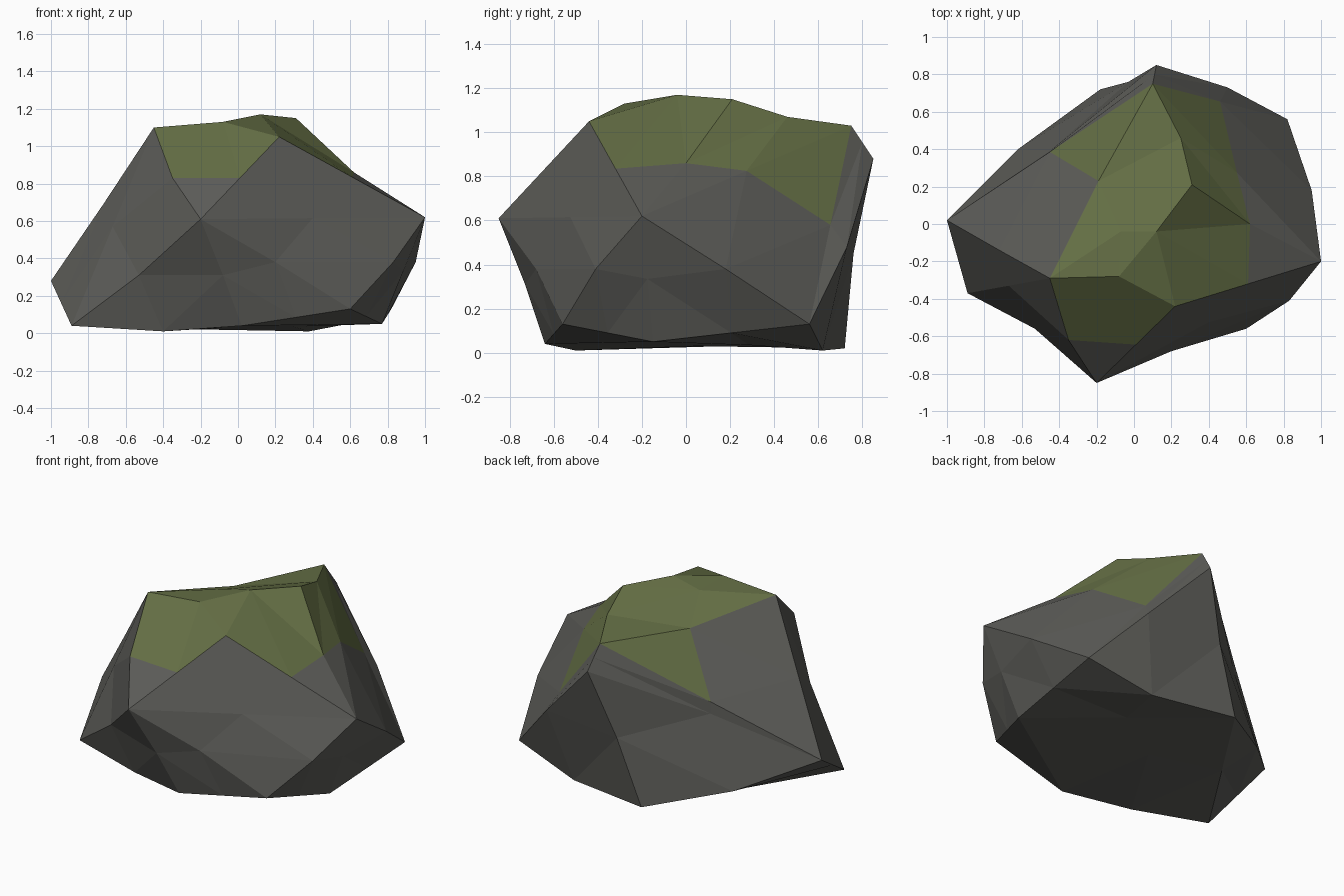
import bpy, bmesh
from mathutils import Vector

if "Cube" in bpy.data.objects:
    bpy.data.objects.remove(bpy.data.objects["Cube"])

# Main corners of the boulder
corners = [
    (-.2, -.85, .61), (-.45, -.29, 1.10), (.22, -.44, 1.05), (.31, .21, 1.15),
    (.10, .75, 1.03), (.12, .85, .88), (1, -.2, .62), (-1, .02, .28),
    (-.89, -.37, .04), (.82, .56, .13), (.6, -.56, .13), (.02, -.64, .04),
    (-.18, .72, .02), (.77, -.15, .05)]

# Chipped edge middles
chips = [
    (-.53, -.56, .31), (.2, -.68, .38), (.83, -.41, .38), (.95, .18, .38),
    (.72, .35, .51), (.5, .73, .48), (.62, .0, .86), (-.72, -.14, .69),
    (-.45, .39, .58), (-.62, .40, .12), (-.19, .23, 1.01), (-.08, -.28, 1.13),
    (.12, -.04, 1.17), (.25, .46, 1.07), (-.08, -.73, .31), (-.03, .76, .45),
    (-.4, -.5, .01), (.38, .62, .01), (-.35, -.62, .83)]

bm = bmesh.new()
for c in corners:
    bm.verts.new(c)
bmesh.ops.convex_hull(bm, input=bm.verts[:])
bmesh.ops.triangulate(bm, faces=bm.faces[:])
base = set(bm.verts)
bmesh.ops.subdivide_edges(bm, edges=bm.edges[:], cuts=1, use_grid_fill=True)

# Pull the nearest edge middle to each chip
free = [v for v in bm.verts if v not in base]
for c in map(Vector, chips):
    v = min(free, key=lambda q: (q.co - c).length)
    if (v.co - c).length < .24:
        v.co = c
        free.remove(v)
bmesh.ops.triangulate(bm, faces=bm.faces[:])
bmesh.ops.recalc_face_normals(bm, faces=bm.faces[:])

# Stone and moss: moss covers the upward-facing top faces
me = bpy.data.meshes.new("boulder")
for name, col in (("stone", (.11, .11, .10, 1)), ("moss", (.13, .16, .06, 1))):
    m = bpy.data.materials.new(name)
    m.diffuse_color = col
    m.use_nodes = True
    m.node_tree.nodes["Principled BSDF"].inputs["Base Color"].default_value = m.diffuse_color
    me.materials.append(m)
for f in bm.faces:
    f.normal_update()
    c = f.calc_center_median()
    if f.normal.z > .45 and c.z > .78 and c.x > -.4 and c.y < .62:
        f.material_index = 1
    f.smooth = False
bm.to_mesh(me)
bm.free()
ob = bpy.data.objects.new("boulder", me)
bpy.context.collection.objects.link(ob)
